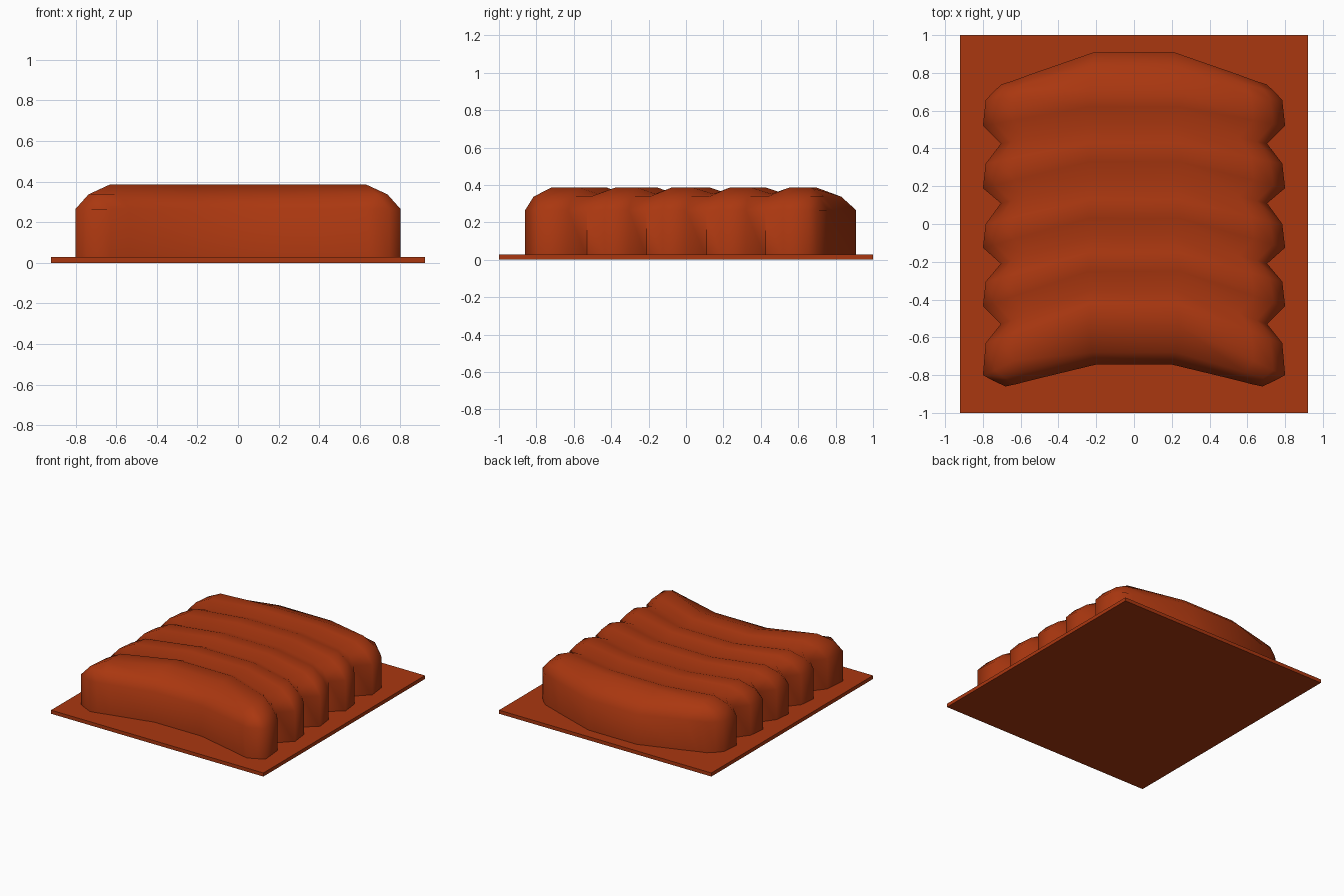
import bpy, bmesh

if "Cube" in bpy.data.objects:
    bpy.data.objects.remove(bpy.data.objects["Cube"])

mat = bpy.data.materials.new("terracotta")
mat.diffuse_color = (0.40, 0.038, 0.005, 1)
mat.use_nodes = True
mat.node_tree.nodes["Principled BSDF"].inputs["Base Color"].default_value = mat.diffuse_color


def finish(name, bm, angle):
    bmesh.ops.recalc_face_normals(bm, faces=bm.faces)
    me = bpy.data.meshes.new(name)
    bm.to_mesh(me)
    bm.free()
    ob = bpy.data.objects.new(name, me)
    bpy.context.collection.objects.link(ob)
    me.materials.append(mat)
    bpy.ops.object.select_all(action='DESELECT')
    ob.select_set(True)
    bpy.context.view_layer.objects.active = ob
    bpy.ops.object.shade_smooth_by_angle(angle=angle)
    return ob


# Flat base plate
bm = bmesh.new()
bmesh.ops.create_cube(bm, size=1)
for v in bm.verts:
    v.co.x *= 1.84
    v.co.y *= 2.0
    v.co.z = (v.co.z + 0.5) * 0.028
finish("base_plate", bm, 0.5)

# Rib rows, back to front: y at centre, y at side, half width, height
TOP, GROOVE, MID, LOW = 0.385, 0.352, 0.337, 0.265
rows = [
    (0.91, 0.74, 0.70, LOW), (0.83, 0.70, 0.745, MID),
    (0.70, 0.655, 0.785, TOP), (0.62, 0.52, 0.80, TOP), (0.53, 0.425, 0.705, GROOVE),
    (0.43, 0.32, 0.785, TOP), (0.33, 0.19, 0.80, TOP), (0.23, 0.11, 0.705, GROOVE),
    (0.13, 0.00, 0.785, TOP), (0.03, -0.125, 0.80, TOP), (-0.06, -0.21, 0.705, GROOVE),
    (-0.15, -0.305, 0.785, TOP), (-0.25, -0.435, 0.80, TOP), (-0.34, -0.53, 0.705, GROOVE),
    (-0.42, -0.63, 0.785, TOP), (-0.54, -0.80, 0.80, TOP),
    (-0.68, -0.83, 0.745, MID), (-0.745, -0.86, 0.68, LOW),
]
# Columns across one half: fraction of half width, height cap, arch amount
half = [(0.3, TOP, 0.0), (0.79, TOP, 0.7), (0.92, MID, 0.9), (1.0, LOW, 1.0)]
cols = [(-f, c, a) for f, c, a in reversed(half)] + half

# Arched, ribbed cushion
bm = bmesh.new()
grid = []
for yc, ye, w, h in rows:
    grid.append([bm.verts.new((f * w, yc + (ye - yc) * a, min(h, cap)))
                 for f, cap, a in cols])
for r0, r1 in zip(grid, grid[1:]):
    for i in range(len(cols) - 1):
        bm.faces.new((r0[i], r0[i + 1], r1[i + 1], r1[i]))

# Vertical walls down to the plate
border = [e for e in bm.edges if e.is_boundary]
ext = bmesh.ops.extrude_edge_only(bm, edges=border)
for v in ext["geom"]:
    if isinstance(v, bmesh.types.BMVert):
        v.co.z = 0.01
finish("ribbed_cushion", bm, 1.4)
